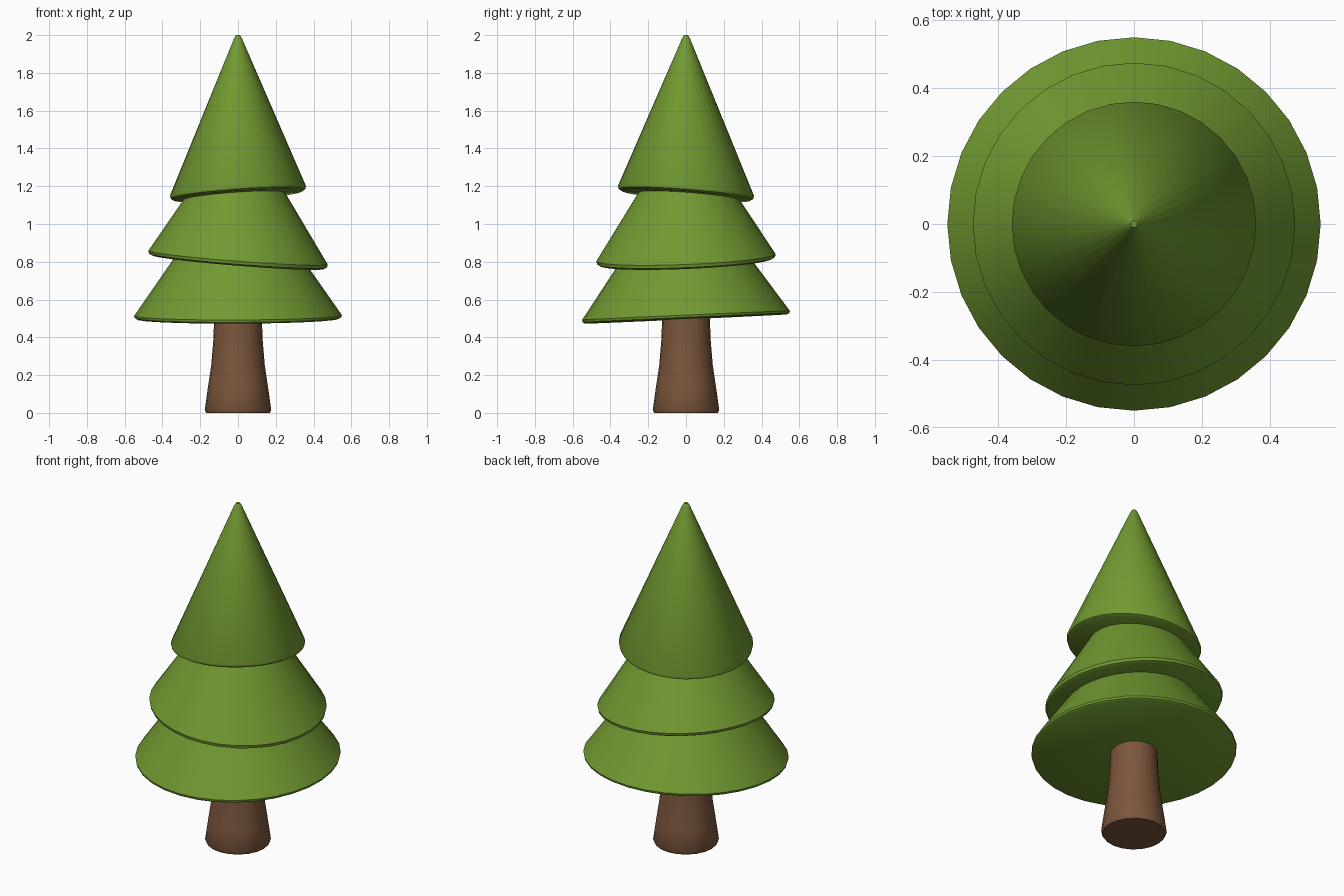
import bpy, bmesh, math

if "Cube" in bpy.data.objects:
    bpy.data.objects.remove(bpy.data.objects["Cube"])

def material(name, rgb):
    m = bpy.data.materials.new(name)
    m.diffuse_color = (*rgb, 1)
    m.use_nodes = True
    m.node_tree.nodes["Principled BSDF"].inputs["Base Color"].default_value = m.diffuse_color
    return m

green = material("leaf green", (0.165, 0.319, 0.030))
brown = material("bark brown", (0.195, 0.093, 0.045))

def turned(name, profile, sides, mat, tilt=(0, 0)):
    """Lathe a (radius, z) profile; rings tilt most at the bottom, not at the top."""
    bm = bmesh.new()
    z_low, z_high = profile[0][1], profile[-1][1]
    rings = []
    for r, z in profile:
        fade = (z_high - z) / (z_high - z_low)
        ring = []
        for i in range(sides):
            a = 2 * math.pi * i / sides
            x, y = r * math.cos(a), r * math.sin(a)
            ring.append(bm.verts.new((x, y, z + fade * (tilt[0] * x + tilt[1] * y))))
        rings.append(ring)
    for lo, hi in zip(rings, rings[1:]):
        for i in range(sides):
            j = (i + 1) % sides
            bm.faces.new((lo[i], lo[j], hi[j], hi[i]))
    bm.faces.new(rings[0][::-1])
    bm.faces.new(rings[-1])
    mesh = bpy.data.meshes.new(name)
    bm.to_mesh(mesh)
    bm.free()
    mesh.materials.append(mat)
    ob = bpy.data.objects.new(name, mesh)
    bpy.context.collection.objects.link(ob)
    bpy.context.view_layer.objects.active = ob
    ob.select_set(True)
    bpy.ops.object.shade_smooth_by_angle(angle=math.radians(40))
    ob.select_set(False)
    return ob

# Flared trunk
turned("trunk", [(0.168, 0), (0.176, 0.015), (0.160, 0.13), (0.142, 0.25),
                 (0.131, 0.38), (0.124, 0.55)], 20, brown)

# Three skirts of foliage, each with a rounded, slightly crooked rim
turned("lower_foliage", [(0.535, 0.497), (0.547, 0.504), (0.55, 0.516), (0.30, 0.875)],
       32, green, (0.004, 0.046))
turned("middle_foliage", [(0.455, 0.798), (0.471, 0.806), (0.475, 0.822), (0.17, 1.30)],
       32, green, (-0.080, 0.042))
turned("top_foliage", [(0.340, 1.150), (0.356, 1.159), (0.36, 1.176),
                       (0.022, 1.98), (0.010, 2.0)], 32, green, (0.072, -0.076))
